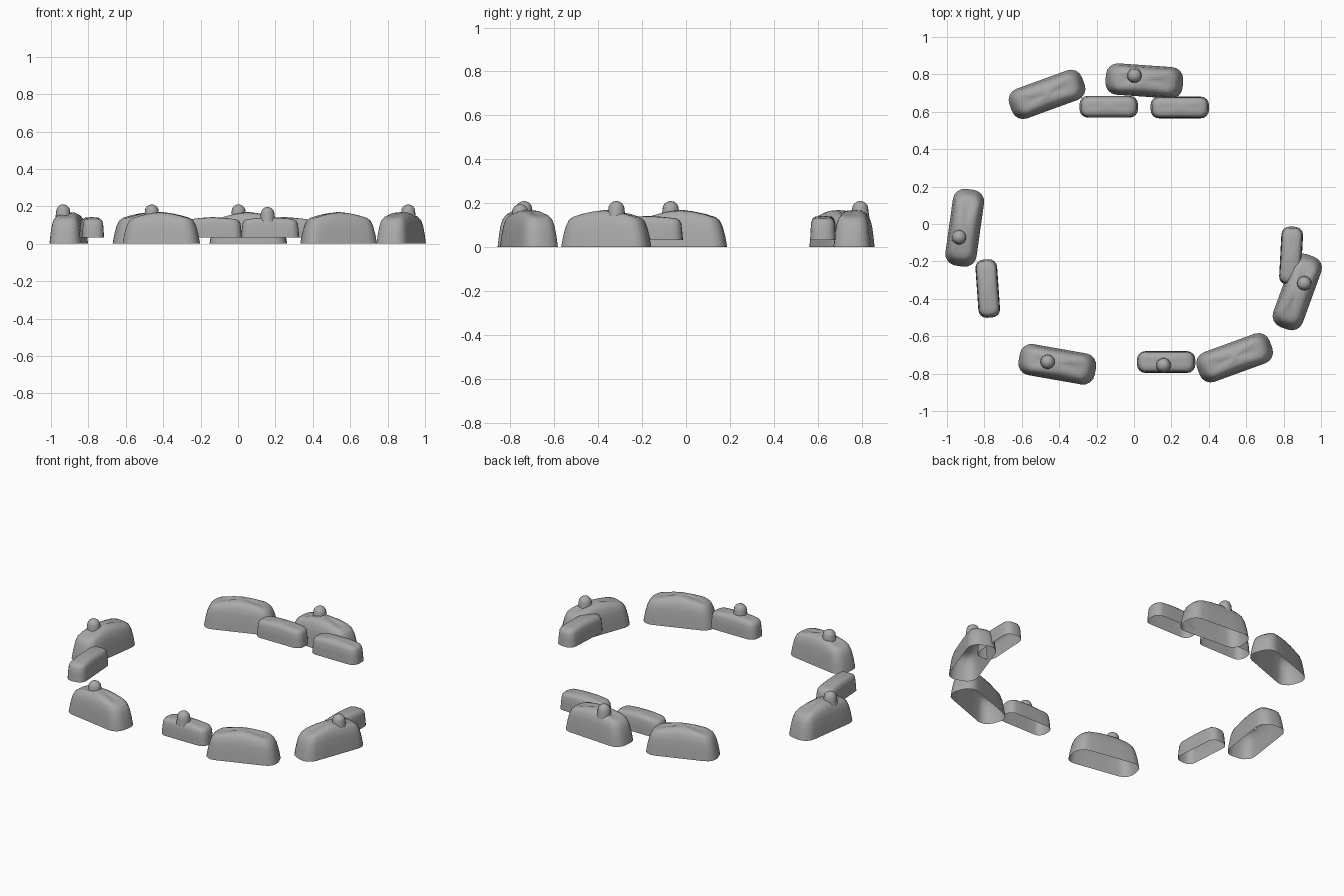
import bpy, bmesh, math
from mathutils import Vector

if "Cube" in bpy.data.objects:
    bpy.data.objects.remove(bpy.data.objects["Cube"])

grey = bpy.data.materials.new("stone_grey")
grey.use_nodes = True
grey.diffuse_color = (0.4, 0.4, 0.4, 1)
grey.node_tree.nodes["Principled BSDF"].inputs["Base Color"].default_value = (0.4, 0.4, 0.4, 1)


def finish(bm, name, loc, angle, sharp):
    bmesh.ops.recalc_face_normals(bm, faces=bm.faces)
    mesh = bpy.data.meshes.new(name)
    bm.to_mesh(mesh)
    bm.free()
    mesh.materials.append(grey)
    ob = bpy.data.objects.new(name, mesh)
    ob.location = loc
    ob.rotation_euler.z = math.radians(angle)
    bpy.context.collection.objects.link(ob)
    bpy.ops.object.select_all(action='DESELECT')
    ob.select_set(True)
    bpy.context.view_layer.objects.active = ob
    bpy.ops.object.shade_smooth_by_angle(angle=math.radians(sharp))


def rounded_outline(hl, hw, round_part):
    """Rounded rectangle with extra points along both long sides."""
    r = hw * round_part
    pts = []
    for q, (sx, sy) in enumerate([(1, 1), (-1, 1), (-1, -1), (1, -1)]):
        for i in range(5):
            a = math.pi / 2 * (q + i / 4)
            pts.append((sx * (hl - r) + r * math.cos(a), sy * (hw - r) + r * math.sin(a)))
        if q in (0, 2):
            pts += [(sx * (hl - r) * t, sy * hw) for t in (0.5, 0, -0.5)]
    return pts


def loft_mound(name, loc, angle, rings, round_part):
    """Open-bottomed mound; each ring is height, half length, half width, crown."""
    bm = bmesh.new()
    loops = []
    for z, hl, hw, crown in rings:
        loops.append([bm.verts.new((x, y, z + crown * (1 - (x / hl) ** 2)))
                      for x, y in rounded_outline(hl, hw, round_part)])
    n = len(loops[0])
    for low, high in zip(loops, loops[1:]):
        for i in range(n):
            j = (i + 1) % n
            bm.faces.new((low[i], low[j], high[j], high[i]))
    z, hl, hw, crown = rings[-1]
    peak = bm.verts.new((0, 0, z + crown + 0.002))
    for i in range(n):
        bm.faces.new((loops[-1][i], loops[-1][(i + 1) % n], peak))
    finish(bm, name, loc, angle, 50)


def lathe_knob(name, loc):
    bm = bmesh.new()
    profile = [(0.042, -0.03), (0.038, 0.0)]
    profile += [(0.037 * math.cos(a), 0.01 + 0.037 * math.sin(a))
                for a in (math.pi / 2 * k / 6 for k in range(1, 7))]
    verts = [bm.verts.new((r, 0, z)) for r, z in profile]
    edges = [bm.edges.new(pair) for pair in zip(verts, verts[1:])]
    bmesh.ops.spin(bm, geom=verts + edges, axis=(0, 0, 1), cent=(0, 0, 0),
                   angle=2 * math.pi, steps=16)
    bmesh.ops.remove_doubles(bm, verts=bm.verts, dist=0.0005)
    finish(bm, name, loc, 0, 60)


# Large mounds resting on the ground
large_rings = [(0, 0.207, 0.084, 0), (0.05, 0.198, 0.079, 0), (0.095, 0.186, 0.073, 0.005),
               (0.122, 0.173, 0.064, 0.012), (0.136, 0.156, 0.051, 0.02),
               (0.143, 0.13, 0.034, 0.023), (0.148, 0.10, 0.012, 0.02)]
large = [(-0.465, 0.693, 20), (0.055, 0.765, -4), (-0.905, -0.02, 82),
         (0.873, -0.363, 70), (-0.41, -0.75, -10), (0.538, -0.715, 20)]
for i, (x, y, angle) in enumerate(large):
    loft_mound(f"large_mound_{i + 1}", (x, y, 0), angle, large_rings, 0.75)

# Small raised mounds
small_rings = [(0.032, 0.156, 0.058, 0), (0.075, 0.152, 0.056, 0), (0.108, 0.148, 0.053, 0.004),
               (0.122, 0.141, 0.047, 0.007), (0.13, 0.128, 0.036, 0.009),
               (0.133, 0.105, 0.012, 0.008)]
small = [(-0.135, 0.627, 0), (0.245, 0.623, 0), (-0.782, -0.345, 94),
         (0.84, -0.17, 87), (0.172, -0.738, 0)]
for i, (x, y, angle) in enumerate(small):
    loft_mound(f"small_mound_{i + 1}", (x, y, 0), angle, small_rings, 0.75)

# Domed knobs on top of some mounds
knobs = [(0.003, 0.793, 0.163), (-0.935, -0.07, 0.163), (0.91, -0.317, 0.163),
         (-0.461, -0.737, 0.163), (0.158, -0.755, 0.149)]
for i, loc in enumerate(knobs):
    lathe_knob(f"knob_{i + 1}", loc)
